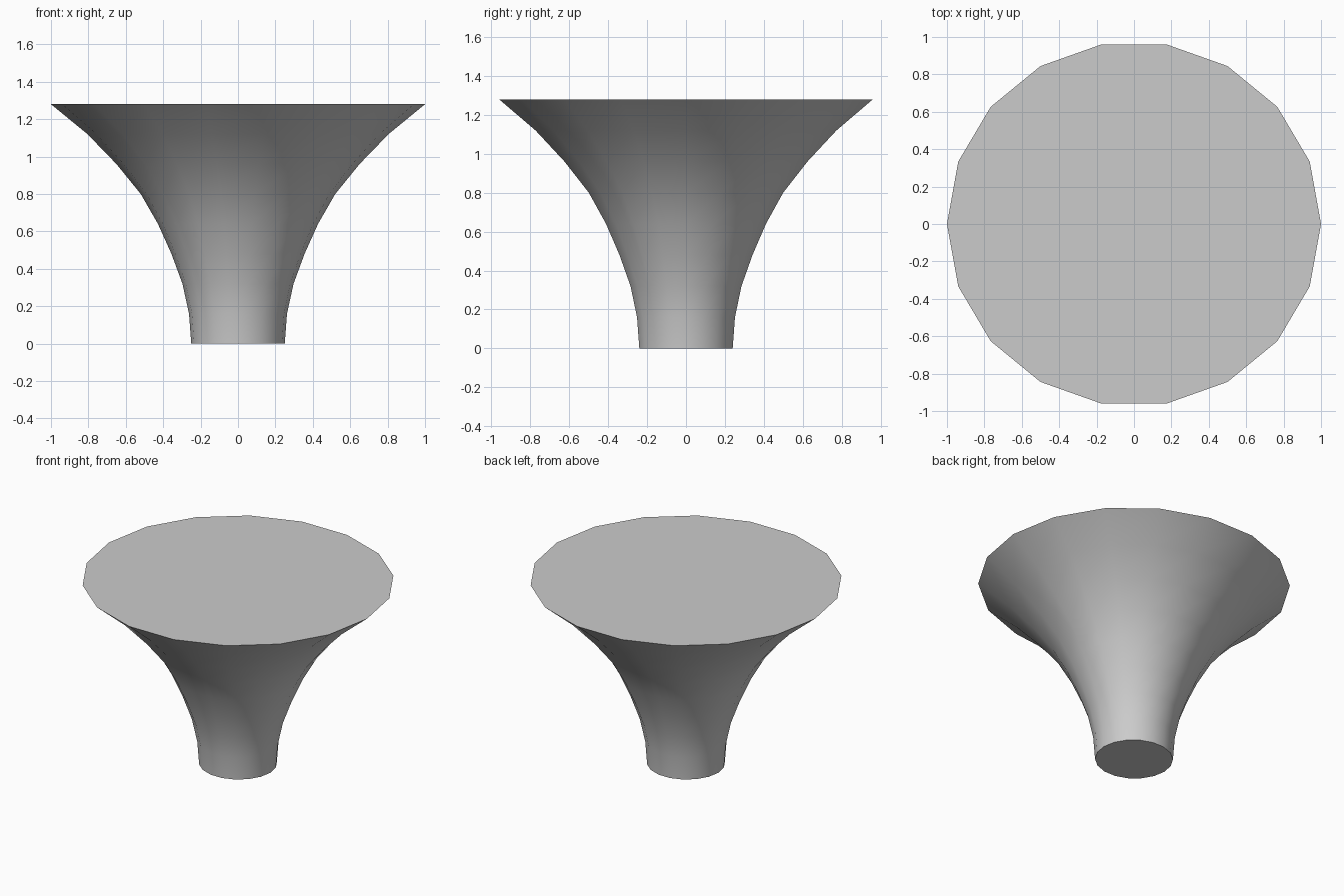
import bpy, bmesh, math

if "Cube" in bpy.data.objects:
    bpy.data.objects.remove(bpy.data.objects["Cube"])

SIDES = 18
Y_SCALE = 0.975
STEP = 0.16
# flared profile radii from foot to rim, evenly spaced in height
RADII = [0.25, 0.262, 0.297, 0.356, 0.428, 0.52, 0.65, 0.805, 1.0]

bm = bmesh.new()


def ring(radius, z):
    angles = [2 * math.pi * i / SIDES for i in range(SIDES)]
    return [bm.verts.new((radius * math.cos(a), Y_SCALE * radius * math.sin(a), z)) for a in angles]


# flared side wall
rings = [ring(r, i * STEP) for i, r in enumerate(RADII)]
for low, high in zip(rings, rings[1:]):
    for i in range(SIDES):
        j = (i + 1) % SIDES
        bm.faces.new((low[i], low[j], high[j], high[i]))

# flat foot and top
bm.faces.new(rings[0][::-1])
bm.faces.new(rings[-1])

mesh = bpy.data.meshes.new("flared_pedestal")
bm.to_mesh(mesh)
bm.free()
obj = bpy.data.objects.new("flared_pedestal", mesh)
bpy.context.collection.objects.link(obj)

# smooth wall, sharp rims
bpy.context.view_layer.objects.active = obj
obj.select_set(True)
bpy.ops.object.shade_smooth_by_angle(angle=math.radians(30))
